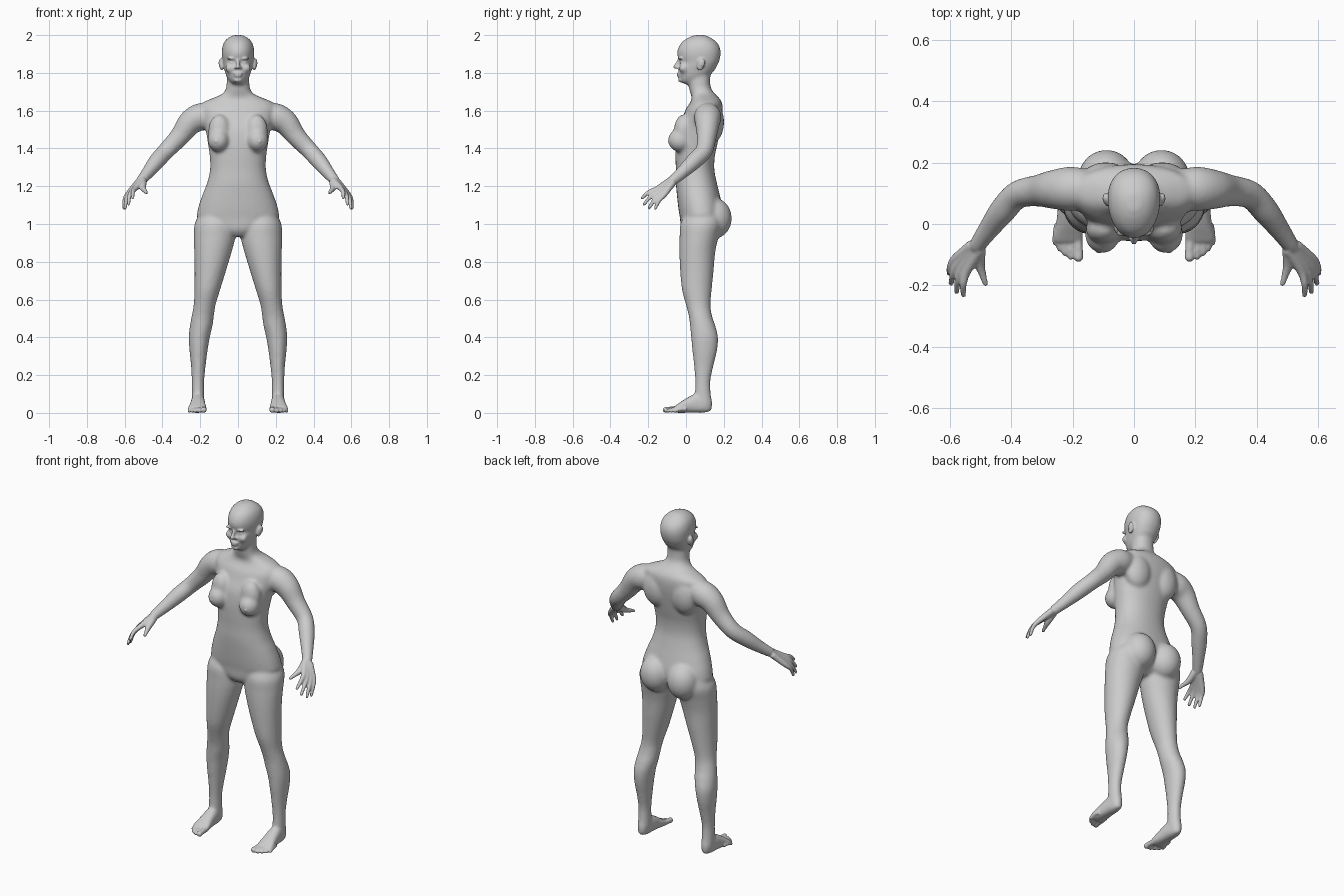
import bpy, bmesh
from math import cos, sin, pi
from mathutils import Vector, Matrix


def spline(rows, n=6):
    """Catmull-Rom resampling of parameter rows."""
    pts = [Vector(r) for r in rows]
    out = []
    for i in range(len(pts) - 1):
        a, b, c, d = pts[max(i - 1, 0)], pts[i], pts[i + 1], pts[min(i + 2, len(pts) - 1)]
        for k in range(n):
            t = k / n
            out.append(0.5 * (2 * b + (c - a) * t + (2 * a - 5 * b + 4 * c - d) * t * t
                              + (3 * b - a - 3 * c + d) * t ** 3))
    return out + [pts[-1]]


def unit(i, n=32, power=2.0):
    c, s = cos(2 * pi * i / n), sin(2 * pi * i / n)
    f = lambda v: abs(v) ** (2 / power) * (1 if v >= 0 else -1)
    return f(c), f(s)


def skin(bm, rings, sides=(1,)):
    for sx in sides:
        vs = [[bm.verts.new((p[0] * sx, p[1], p[2])) for p in r] for r in rings]
        n = len(vs[0])
        for a, b in zip(vs, vs[1:]):
            for i in range(n):
                bm.faces.new((a[i], a[(i + 1) % n], b[(i + 1) % n], b[i]))
        bm.faces.new(vs[0])
        bm.faces.new(vs[-1])


def column(bm, rows, sides=(1,), power=2.0, egg=0.0):
    """Horizontal rings: z, centre x, half width, front y, back y."""
    rings = []
    for z, cx, rx, y0, y1 in spline(rows):
        rings.append([(cx + rx * c * (1 + egg * s), (y0 + y1) / 2 + (y1 - y0) / 2 * s, z)
                      for c, s in (unit(i, 32, power) for i in range(32))])
    skin(bm, rings, sides)


def ball(bm, centre, radii, sides=(1, -1), tilt=0.0):
    for sx in sides:
        m = (Matrix.Translation((centre[0] * sx, centre[1], centre[2]))
             @ Matrix.Rotation(tilt, 4, 'X') @ Matrix.Diagonal((*radii, 1)))
        bmesh.ops.create_icosphere(bm, subdivisions=3, radius=1, matrix=m)


def tube(bm, rows, sides=(1, -1)):
    """Round limb through x, y, z, radius with a rounded tip."""
    pts = spline(rows, 5)
    rings = []
    for i, p in enumerate(pts):
        t = (pts[min(i + 1, len(pts) - 1)] - pts[max(i - 1, 0)]).to_3d().normalized()
        u = t.cross(Vector((1, 0.3, 0.2))).normalized()
        v = t.cross(u)
        rings.append([p.to_3d() + p[3] * (u * c + v * s)
                      for c, s in (unit(k, 20) for k in range(20))])
    skin(bm, rings, sides)
    ball(bm, rows[-1][:3], (rows[-1][3],) * 3, sides)


def fuse(bm, name, voxel, iterations):
    """Weld overlapping parts into one smooth skin."""
    bmesh.ops.recalc_face_normals(bm, faces=bm.faces[:])
    mesh = bpy.data.meshes.new(name)
    bm.to_mesh(mesh)
    bm.free()
    ob = bpy.data.objects.new(name, mesh)
    bpy.context.scene.collection.objects.link(ob)
    r = ob.modifiers.new("weld", 'REMESH')
    r.mode, r.voxel_size, r.use_smooth_shade = 'VOXEL', voxel, True
    s = ob.modifiers.new("soften", 'SMOOTH')
    s.factor, s.iterations = 0.5, iterations
    dg = bpy.context.evaluated_depsgraph_get()
    result = bpy.data.meshes.new_from_object(ob.evaluated_get(dg))
    ob.modifiers.clear()
    ob.data = result
    return ob


PAIR = (1, -1)
bm = bmesh.new()

# torso and neck
column(bm, [(.935, 0, .05, .0, .11), (.97, 0, .14, -.025, .16), (1.03, 0, .212, -.032, .19),
            (1.08, 0, .212, -.04, .195), (1.15, 0, .19, -.048, .18), (1.22, 0, .163, -.054, .163),
            (1.29, 0, .148, -.054, .15), (1.36, 0, .15, -.056, .153), (1.43, 0, .16, -.055, .168),
            (1.50, 0, .172, -.045, .182), (1.56, 0, .19, -.02, .192), (1.61, 0, .2, .0, .195),
            (1.643, 0, .185, .022, .19), (1.668, 0, .13, .03, .175), (1.69, 0, .082, .024, .152),
            (1.72, 0, .063, .016, .132), (1.76, 0, .06, .015, .128), (1.8, 0, .055, .03, .13)],
       power=2.2)

# head
column(bm, [(1.742, 0, .025, -.015, .03), (1.757, 0, .044, -.032, .07), (1.785, 0, .062, -.038, .12),
            (1.81, 0, .07, -.04, .148), (1.835, 0, .077, -.038, .163), (1.857, 0, .081, -.032, .174),
            (1.88, 0, .084, -.043, .181), (1.91, 0, .086, -.047, .184), (1.94, 0, .082, -.038, .177),
            (1.965, 0, .072, -.02, .16), (1.987, 0, .05, .012, .13), (2.0, 0, .022, .045, .1)],
       egg=.1, power=2.15)
ball(bm, (.043, -.014, 1.825), (.027, .024, .024))

# breasts, shoulder blades, buttocks
ball(bm, (.103, -.032, 1.443), (.058, .064, .062))
ball(bm, (.098, -.015, 1.49), (.06, .05, .09))
ball(bm, (.092, .14, 1.54), (.085, .062, .11))
ball(bm, (.09, .15, 1.03), (.092, .093, .108))

# legs
column(bm, [(1.06, .12, .08, .0, .18), (1.0, .122, .108, -.03, .19), (.93, .124, .11, -.034, .172),
            (.85, .133, .099, -.035, .155), (.75, .147, .083, -.031, .146), (.65, .163, .068, -.021, .136),
            (.57, .177, .058, .0, .13), (.51, .187, .059, .015, .139), (.46, .195, .06, .021, .156),
            (.40, .205, .056, .027, .17), (.33, .209, .048, .033, .165), (.25, .21, .039, .042, .146),
            (.17, .212, .033, .048, .13), (.10, .212, .033, .047, .132), (.05, .212, .033, .05, .14),
            (.012, .212, .026, .06, .135)], PAIR)

# feet
foot = [(.125, .212, .022, .006, .05), (.09, .212, .033, .0, .085), (.05, .212, .037, .0, .1),
        (0, .213, .042, .0, .077), (-.04, .215, .051, .0, .05), (-.066, .213, .05, .002, .032)]
skin(bm, [[(cx + rx * c, y, (z0 + z1) / 2 + (z1 - z0) / 2 * s)
           for c, s in (unit(i, 32, 2.5) for i in range(32))]
          for y, cx, rx, z0, z1 in spline(foot)], PAIR)

# arms
tube(bm, [(.14, .115, 1.58, .06), (.2, .115, 1.567, .073), (.255, .113, 1.535, .066),
          (.31, .109, 1.462, .053), (.38, .095, 1.388, .046), (.43, .042, 1.332, .044),
          (.475, -.018, 1.275, .035), (.512, -.07, 1.23, .028)])

base = fuse(bm, "body_base", .009, 7)
bm = bmesh.new()
bm.from_mesh(base.data)
bpy.data.objects.remove(base)

# fingers with palm bones, and thumb
tips = [(.557, -.232, 1.138), (.579, -.222, 1.105), (.597, -.195, 1.085), (.603, -.162, 1.083)]
for i, tip in enumerate(tips):
    f = i / 3
    root = Vector((.502, -.082, 1.23)).lerp(Vector((.527, -.07, 1.22)), f)
    knuckle = Vector((.545, -.153, 1.187)).lerp(Vector((.585, -.115, 1.155)), f)
    mid = knuckle.lerp(Vector(tip), .5) + Vector((.006, -.004, .006))
    tube(bm, [(*root, .02), (*knuckle, .0145), (*mid, .0115), (*tip, .0085)])
tube(bm, [(.503, -.082, 1.224, .02), (.503, -.13, 1.192, .017), (.494, -.165, 1.177, .012),
          (.485, -.195, 1.166, .009)])

# toes
for x, y, r in [(.181, -.108, .016), (.206, -.106, .0115), (.226, -.094, .011),
                (.243, -.079, .0105), (.257, -.06, .01)]:
    tube(bm, [(.212 + (x - .212) * .85, y + .06, .02, r * 1.1), (x, y + .025, .019, r * .9), (x, y, r, r)])

# nose, brows, eyes, lips, chin, ears
tube(bm, [(0, -.034, 1.872, .009), (0, -.046, 1.85, .009), (0, -.056, 1.832, .0115)], (1,))
ball(bm, (.012, -.043, 1.828), (.009, .01, .008))
ball(bm, (.034, -.029, 1.876), (.027, .012, .007))
ball(bm, (.032, -.017, 1.855), (.015, .014, .010))
ball(bm, (0, -.037, 1.797), (.025, .013, .006), (1,))
ball(bm, (0, -.036, 1.784), (.021, .013, .0065), (1,))
ball(bm, (0, -.026, 1.763), (.024, .016, .014), (1,))
ball(bm, (.087, .078, 1.845), (.011, .02, .034), tilt=-.2)
ball(bm, (.094, .084, 1.852), (.009, .017, .024), tilt=-.2)

# nipples
ball(bm, (.115, -.086, 1.437), (.009, .011, .009))

body = fuse(bm, "body", .0055, 3)
